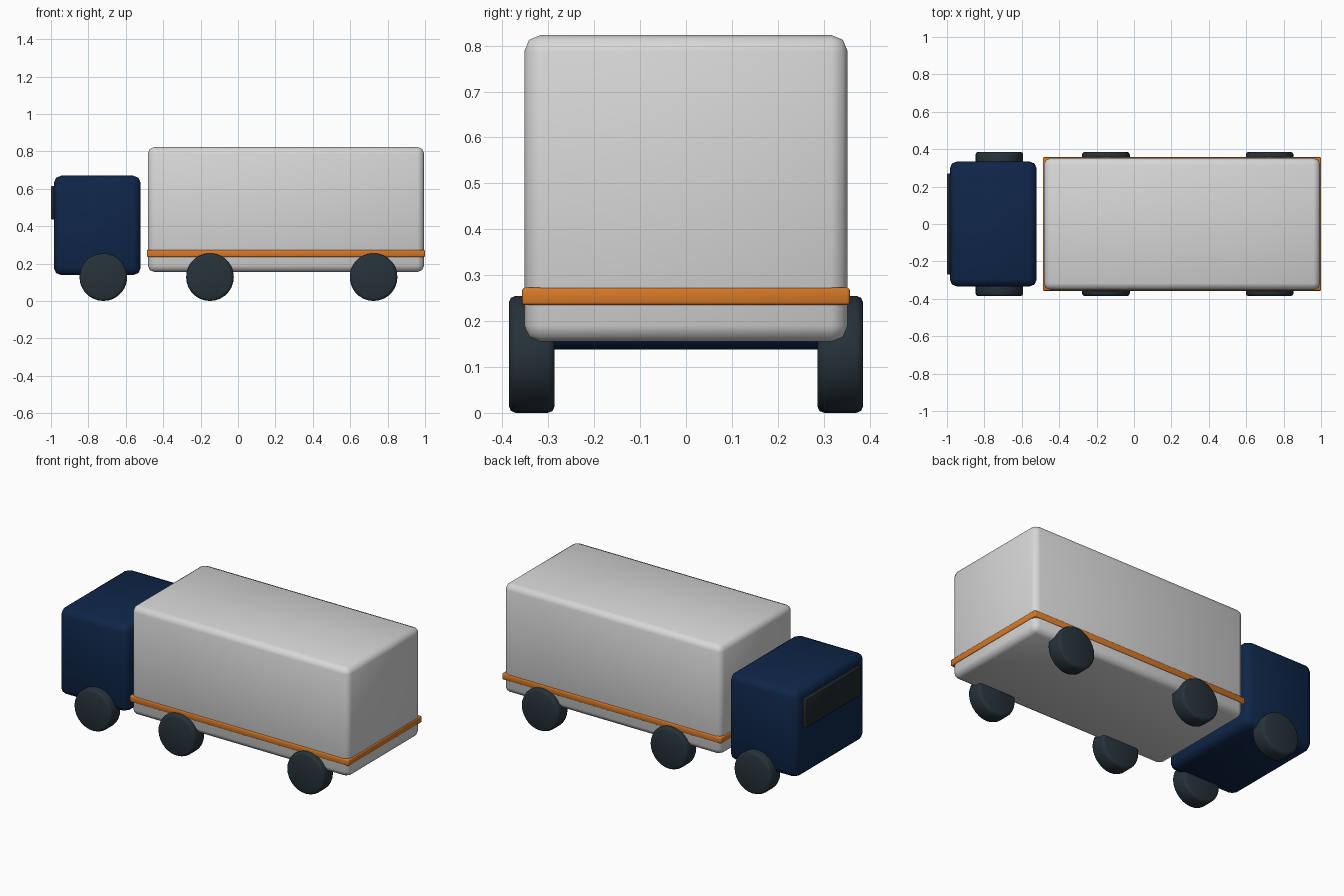
import bpy, bmesh, math
from mathutils import Matrix

if "Cube" in bpy.data.objects:
    bpy.data.objects.remove(bpy.data.objects["Cube"])


def material(name, rgb):
    m = bpy.data.materials.new(name)
    m.diffuse_color = (*rgb, 1.0)
    m.use_nodes = True
    m.node_tree.nodes["Principled BSDF"].inputs["Base Color"].default_value = m.diffuse_color
    return m


NAVY = material("navy paint", (0.0045, 0.019, 0.066))
GREY = material("light grey", (0.68, 0.68, 0.68))
ORANGE = material("orange trim", (0.68, 0.19, 0.02))
RUBBER = material("dark rubber", (0.019, 0.032, 0.041))
GLASS = material("dark glass", (0.015, 0.021, 0.024))


def finish(bm, name, mat, edges, bevel, segments):
    """Round the given edges, smooth the faces and link the object."""
    bmesh.ops.bevel(bm, geom=edges, offset=bevel, segments=segments,
                    profile=0.5, affect='EDGES', clamp_overlap=True)
    bmesh.ops.recalc_face_normals(bm, faces=bm.faces)
    for f in bm.faces:
        f.smooth = True
    me = bpy.data.meshes.new(name)
    bm.to_mesh(me)
    bm.free()
    me.materials.append(mat)
    ob = bpy.data.objects.new(name, me)
    bpy.context.collection.objects.link(ob)
    return ob


def box(name, x, y, z, mat, bevel, segments=2):
    """Rounded box from (min, max) ranges."""
    bm = bmesh.new()
    size = [b - a for a, b in (x, y, z)]
    mid = [(a + b) / 2 for a, b in (x, y, z)]
    bmesh.ops.create_cube(bm, size=1, matrix=Matrix.Translation(mid) @ Matrix.Diagonal((*size, 1)))
    return finish(bm, name, mat, bm.edges[:], bevel, segments)


def wheel(name, x, y):
    bm = bmesh.new()
    r, width = 0.1275, 0.10
    bmesh.ops.create_cone(bm, cap_ends=True, segments=28, radius1=r, radius2=r, depth=width,
                          matrix=Matrix.Translation((x, y, r)) @ Matrix.Rotation(math.pi / 2, 4, 'X'))
    rims = [e for e in bm.edges if any(len(f.verts) > 4 for f in e.link_faces)]
    return finish(bm, name, RUBBER, rims, 0.015, 2)


# cab and windscreen
box("cab", (-0.985, -0.52), (-0.335, 0.335), (0.138, 0.67), NAVY, 0.04)
box("windscreen", (-1.0, -0.975), (-0.27, 0.27), (0.435, 0.615), GLASS, 0.006)

# cargo body with trim band
box("cargo_box", (-0.482, 0.995), (-0.352, 0.352), (0.155, 0.823), GREY, 0.035)
box("trim_band", (-0.487, 1.0), (-0.357, 0.357), (0.235, 0.273), ORANGE, 0.006)

# three pairs of wheels
for label, x in (("front", -0.72), ("middle", -0.15), ("rear", 0.725)):
    for side, s in (("near", -1), ("far", 1)):
        wheel(f"{label}_wheel_{side}", x, s * 0.336)
